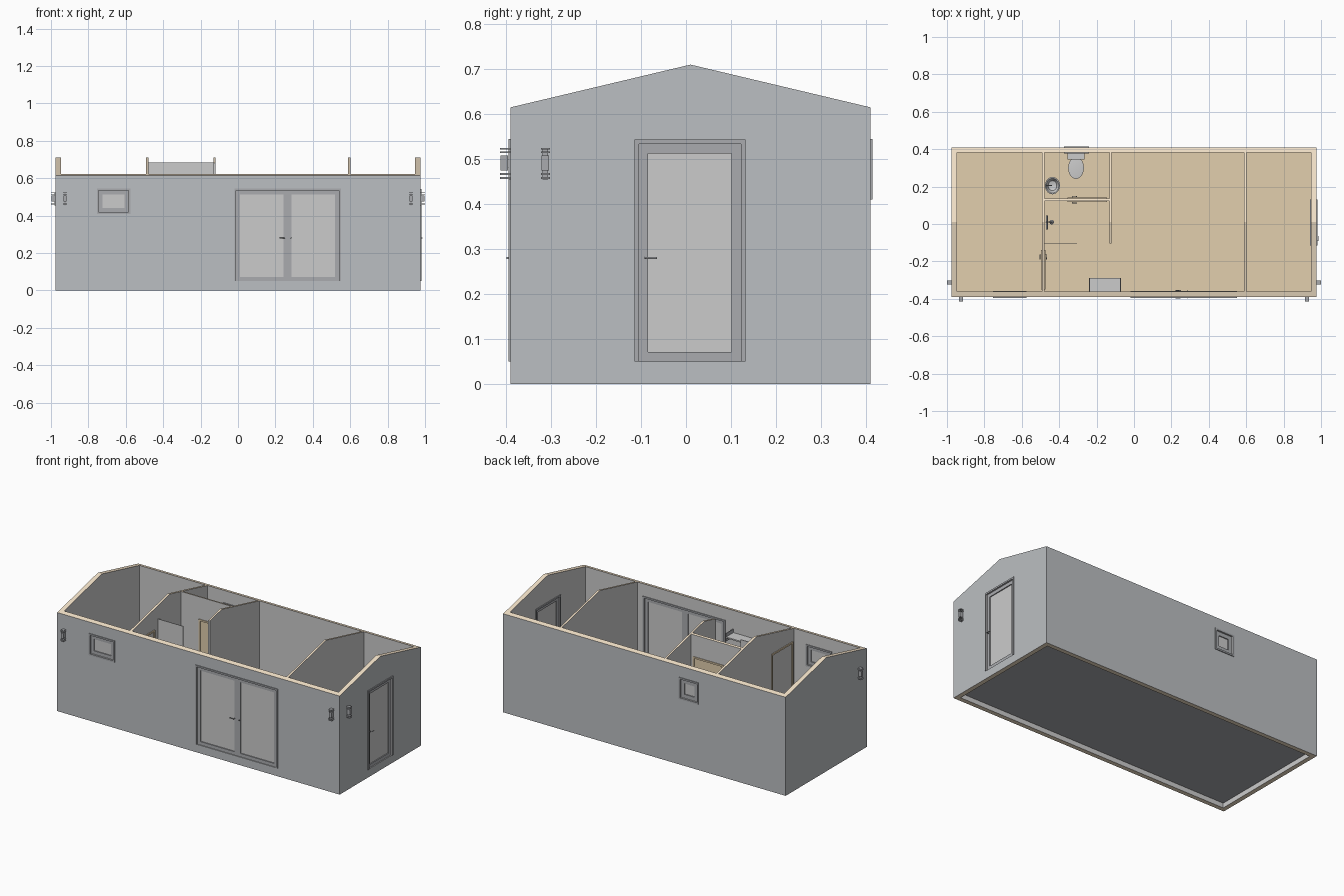
import bpy, bmesh, math
from mathutils import Vector

if "Cube" in bpy.data.objects:
    bpy.data.objects.remove(bpy.data.objects["Cube"])

def mat(name, rgb):
    m = bpy.data.materials.new(name)
    m.diffuse_color = (*rgb, 1)
    m.use_nodes = True
    m.node_tree.nodes["Principled BSDF"].inputs["Base Color"].default_value = m.diffuse_color
    return m

DARK = mat("cladding", (0.5, 0.52, 0.54))
TRIM = mat("dark_trim", (0.4, 0.41, 0.43))
WOOD = mat("wood", (0.76, 0.62, 0.42))
CORE = mat("wall_core", (0.9, 0.76, 0.58))
LIGHT = mat("light_grey", (0.8, 0.8, 0.8))

X, YF, YB, T = 0.975, -0.39, 0.41, 0.028      # shell extents and wall thickness
RIDGE, EAVE, YC, FLOOR = 0.71, 0.615, 0.01, 0.05

def roof(y):
    return RIDGE - abs(y - YC) * (RIDGE - EAVE) / (YB - YC)

def make(name, bm, *mats):
    bmesh.ops.recalc_face_normals(bm, faces=bm.faces)
    me = bpy.data.meshes.new(name)
    bm.to_mesh(me)
    bm.free()
    for m in mats:
        me.materials.append(m)
    ob = bpy.data.objects.new(name, me)
    bpy.context.collection.objects.link(ob)
    return ob

def boxes(name, items, m, axis='x'):
    """Boxes (u0,u1,n0,n1,z0,z1): u runs along the wall, n across it."""
    bm = bmesh.new()
    for u0, u1, n0, n1, z0, z1 in items:
        for v in bmesh.ops.create_cube(bm, size=1)['verts']:
            u = u0 if v.co.x < 0 else u1
            n = n0 if v.co.y < 0 else n1
            z = z0 if v.co.z < 0 else z1
            v.co = (u, n, z) if axis == 'x' else (n, u, z)
    return make(name, bm, m)

def ring(u0, u1, n0, n1, z0, z1, w, sill=True):
    """Frame bars just inside the given rectangle."""
    zb = z0 + w if sill else z0
    bars = [(u0, u0 + w, n0, n1, zb, z1 - w), (u1 - w, u1, n0, n1, zb, z1 - w),
            (u0, u1, n0, n1, z1 - w, z1)]
    return bars + ([(u0, u1, n0, n1, z0, zb)] if sill else [])

def gable(name, x0, x1, y0, y1, z0, *mats):
    """Pitched-top slab across the house."""
    prof = [(y0, z0), (y1, z0), (y1, roof(y1))]
    prof += ([(YC, RIDGE)] if y0 < YC < y1 else []) + [(y0, roof(y0))]
    bm = bmesh.new()
    f = bm.faces.new([bm.verts.new((x0, y, z)) for y, z in prof])
    r = bmesh.ops.extrude_face_region(bm, geom=[f])
    for v in r['geom']:
        if isinstance(v, bmesh.types.BMVert):
            v.co.x = x1
    return make(name, bm, *mats)

def cut(ob, u0, u1, n0, n1, z0, z1, axis='x'):
    c = boxes("cutter", [(u0, u1, n0, n1, z0, z1)], LIGHT, axis)
    md = ob.modifiers.new("cut", 'BOOLEAN')
    md.operation, md.object, md.solver = 'DIFFERENCE', c, 'EXACT'
    bpy.context.view_layer.update()
    me = bpy.data.meshes.new_from_object(ob.evaluated_get(bpy.context.evaluated_depsgraph_get()))
    ob.modifiers.clear()
    ob.data = me
    bpy.data.objects.remove(c)

def tube(name, pts, r, m=TRIM):
    cu = bpy.data.curves.new(name, 'CURVE')
    cu.dimensions, cu.bevel_depth, cu.bevel_resolution, cu.use_fill_caps = '3D', r, 2, True
    s = cu.splines.new('POLY')
    s.points.add(len(pts) - 1)
    for p, c in zip(s.points, pts):
        p.co = (*c, 1)
    cu.materials.append(m)
    ob = bpy.data.objects.new(name, cu)
    bpy.context.collection.objects.link(ob)

def lathe(name, prof, loc, sx=1, sy=1, m=LIGHT, n=28):
    bm = bmesh.new()
    rings = [[bm.verts.new((loc[0] + r * sx * math.cos(2 * math.pi * i / n),
                            loc[1] + r * sy * math.sin(2 * math.pi * i / n), loc[2] + z))
              for i in range(n)] for r, z in prof]
    for a, b in zip(rings, rings[1:]):
        for i in range(n):
            bm.faces.new((a[i], a[(i + 1) % n], b[(i + 1) % n], b[i]))
    bm.faces.new(rings[0])
    bm.faces.new(rings[-1])
    ob = make(name, bm, m)
    bpy.context.view_layer.objects.active = ob
    ob.select_set(True)
    bpy.ops.object.shade_smooth_by_angle(angle=math.radians(35))
    ob.select_set(False)

def handle(name, u, z, n0, n1, axis, d):
    """Lever on both faces of a leaf; d is the lever direction."""
    for side, n, s in (("a", n0, -1), ("b", n1, 1)):
        pts = [(u, n, z), (u, n + s * 0.012, z), (u + d * 0.026, n + s * 0.012, z)]
        tube(f"{name}_handle_{side}", [p if axis == 'x' else (p[1], p[0], p[2]) for p in pts], 0.0025)

def fit(name, wall, axis, n0, n1, u0, u1, z0, z1, leaves=1, door=True, solid=False, rim=0.021, m=TRIM):
    """Cut an opening and fit casings, leaves and panes; sizes are casing edges."""
    w, p, mid = 0.01, 0.005, (n0 + n1) / 2
    a, b, zt, zb = u0 + w, u1 - w, z1 - w, z0 if door else z0 + w
    cut(wall, a, b, n0 - 0.01, n1 + 0.01, zb, zt, axis)
    boxes(name + "_casings", ring(u0, u1, n0 - p, n0, z0, z1, w, not door) +
          ring(u0, u1, n1, n1 + p, z0, z1, w, not door), m, axis)
    h = min(0.009, (n1 - n0) * 0.4)
    for i in range(leaves):
        l, r = a + (b - a) * i / leaves, a + (b - a) * (i + 1) / leaves
        if solid:
            boxes(name + "_leaf", [(l, r, mid - h, mid + h, zb, zt)], m, axis)
            continue
        boxes(f"{name}_leaf_{i}", ring(l, r, mid - h, mid + h, zb, zt, rim), m, axis)
        boxes(f"{name}_pane_{i}", [(l + rim, r - rim, mid - 0.003, mid + 0.003, zb + rim, zt - rim)], LIGHT, axis)

# Outer shell
shell = gable("outer_walls", -X, X, YF, YB, 0, DARK)
cut(shell, -X + T, X - T, YF + T, YB - T, -1, 2)
fit("left_window", shell, 'x', YF, YF + T, -0.755, -0.575, 0.41, 0.545, door=False)
fit("back_window", shell, 'x', YB - T, YB, -0.375, -0.24, 0.41, 0.545, door=False, rim=0.024)
fit("double_door", shell, 'x', YF, YF + T, -0.02, 0.55, FLOOR, 0.545, leaves=2)
fit("end_door", shell, 'y', X - T, X, -0.115, 0.132, FLOOR, 0.543)
handle("double_left", 0.248, 0.28, YF + 0.005, YF + 0.023, 'x', -1)
handle("double_right", 0.284, 0.28, YF + 0.005, YF + 0.023, 'x', 0.1)
handle("end_door", -0.09, 0.28, X - 0.016, X - 0.002, 'y', 1)

# Partition walls
part_a = gable("bedroom_partition", -0.492, -0.478, YF + T, YB - T, FLOOR, LIGHT)
gable("bathroom_partition", -0.132, -0.12, -0.105, YB - T, FLOOR, LIGHT)
gable("far_partition", 0.589, 0.601, YF + T, YB - T, FLOOR, LIGHT)
part_b = gable("toilet_partition", -0.478, -0.132, 0.123, 0.137, FLOOR, LIGHT)
fit("bedroom_door", part_a, 'y', -0.492, -0.478, -0.35, -0.14, FLOOR, 0.545, solid=True, m=WOOD)
fit("toilet_door", part_b, 'x', 0.123, 0.137, -0.355, -0.145, FLOOR, 0.545, solid=True, m=WOOD)
handle("bedroom_door", -0.165, 0.28, -0.491, -0.479, 'y', -1)
handle("toilet_door", -0.33, 0.28, 0.124, 0.136, 'x', 1)

# Colour wall faces: cut edges in core colour, cladding outside, light inside
for ob in [o for o in bpy.data.objects if o.name.endswith(("partition", "outer_walls"))]:
    me = ob.data
    me.materials.clear()
    for m in (LIGHT, DARK, CORE):
        me.materials.append(m)
    for f in me.polygons:
        c = f.center
        outside = abs(c.x) > X - 0.002 or c.y < YF + 0.002 or c.y > YB - 0.002
        top = c.z > 0.6 or c.z < 0.01
        f.material_index = 2 if abs(f.normal.z) > 0.5 and top else (1 if outside else 0)

# Floor: wooden top, grey underside
floor = boxes("floor", [(-X + T, X - T, YF + T, YB - T, 0.03, FLOOR)], WOOD)
floor.data.materials.append(TRIM)
for f in floor.data.polygons:
    f.material_index = 1 if f.normal.z < -0.5 else 0

# Outdoor wall lamps
def lamp(name, axis, u, n, s):
    def b(w, d0, d1, z0, z1):
        e = sorted((n + s * d0, n + s * d1))
        return (u - w, u + w, *e, z0, z1)
    boxes(name, [b(0.006, 0, 0.005, 0.455, 0.525), b(0.008, 0.006, 0.023, 0.475, 0.508),
                 b(0.004, 0.004, 0.008, 0.48, 0.5)] +
          [b(0.01, 0, 0.024, z, z + 0.004) for z in (0.456, 0.465, 0.513, 0.521)], TRIM, axis)

for s, side in ((-1, "left"), (1, "right")):
    lamp(f"front_lamp_{side}", 'x', s * 0.925, YF, -1)
    lamp(f"end_lamp_{side}", 'y', -0.313, s * X, s)

# Toilet
lathe("toilet_bowl", [(0.022, 0), (0.022, 0.04), (0.034, 0.075), (0.042, 0.1), (0.042, 0.108), (0.03, 0.11)],
      (-0.31, 0.30, FLOOR), 1, 1.4)
boxes("toilet_tank", [(-0.35, -0.27, 0.35, 0.382, 0.14, 0.225), (-0.356, -0.264, 0.346, 0.382, 0.225, 0.235),
                      (-0.335, -0.285, 0.31, 0.382, 0.05, 0.14)], LIGHT)

# Wash basin and tap
lathe("basin", [(0.018, 0), (0.012, 0.1), (0.03, 0.13), (0.042, 0.165), (0.036, 0.165), (0.024, 0.14), (0.005, 0.135)],
      (-0.436, 0.205, FLOOR), 0.95, 1.1)
tube("basin_tap", [(-0.468, 0.205, 0.21), (-0.468, 0.205, 0.245), (-0.44, 0.205, 0.245), (-0.44, 0.205, 0.235)], 0.003)

# Shower: screen, riser, head, taps
boxes("shower_screen", [(-0.478, -0.305, -0.107, -0.103, FLOOR, 0.6)], LIGHT)
tube("shower_riser", [(-0.47, 0.01, 0.27), (-0.47, 0.01, 0.53), (-0.44, 0.01, 0.53), (-0.44, 0.01, 0.51)], 0.003)
lathe("shower_head", [(0.004, 0.01), (0.012, 0.003), (0.012, 0)], (-0.44, 0.01, 0.5), m=TRIM)
tube("shower_mixer", [(-0.466, -0.03, 0.27), (-0.466, 0.045, 0.27)], 0.005)

# Wall shelf with side brackets
boxes("shelf_board", [(-0.24, -0.07, -0.362, -0.29, 0.475, 0.483)], LIGHT)
boxes("shelf_brackets", [(x - 0.002, x + 0.002, -0.362, -0.29, 0.455, 0.505) for x in (-0.238, -0.072)], TRIM)
